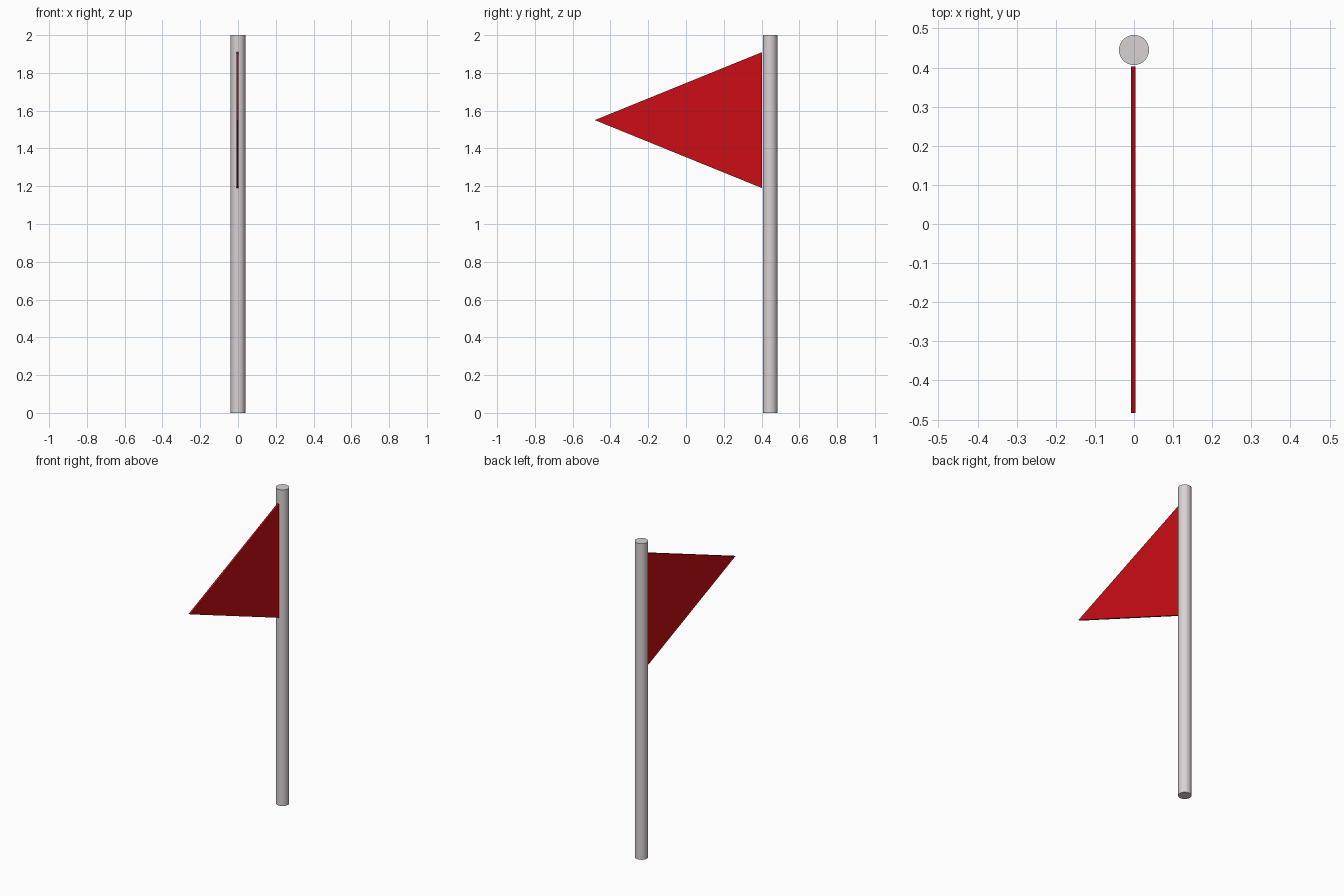
import bpy, bmesh

if "Cube" in bpy.data.objects:
    bpy.data.objects.remove(bpy.data.objects["Cube"])

POLE_R = 0.0385
POLE_Y = 0.445


def material(name, rgb):
    mat = bpy.data.materials.new(name)
    mat.diffuse_color = (*rgb, 1)
    mat.use_nodes = True
    mat.node_tree.nodes["Principled BSDF"].inputs["Base Color"].default_value = mat.diffuse_color
    return mat


# Round pole, smooth sides with sharp end caps
bpy.ops.mesh.primitive_cylinder_add(vertices=32, radius=POLE_R, depth=2,
                                    location=(0, POLE_Y, 1))
pole = bpy.context.object
pole.name = "pole"
pole.data.materials.append(material("pole_grey", (0.70, 0.64, 0.65)))
bpy.ops.object.shade_smooth_by_angle()

# Triangular pennant: flat profile extruded to a thin sheet
profile = [(0.403, 1.19), (0.403, 1.91), (-0.483, 1.55)]
thickness, centre_x = 0.011, -0.002
bm = bmesh.new()
face = bm.faces.new([bm.verts.new((centre_x - thickness / 2, y, z)) for y, z in profile])
sheet = bmesh.ops.extrude_face_region(bm, geom=[face])["geom"]
bmesh.ops.translate(bm, vec=(thickness, 0, 0),
                    verts=[v for v in sheet if isinstance(v, bmesh.types.BMVert)])
bmesh.ops.recalc_face_normals(bm, faces=bm.faces)
mesh = bpy.data.meshes.new("flag")
bm.to_mesh(mesh)
bm.free()
mesh.materials.append(material("flag_red", (0.60, 0.004, 0.007)))
flag = bpy.data.objects.new("flag", mesh)
bpy.context.collection.objects.link(flag)
